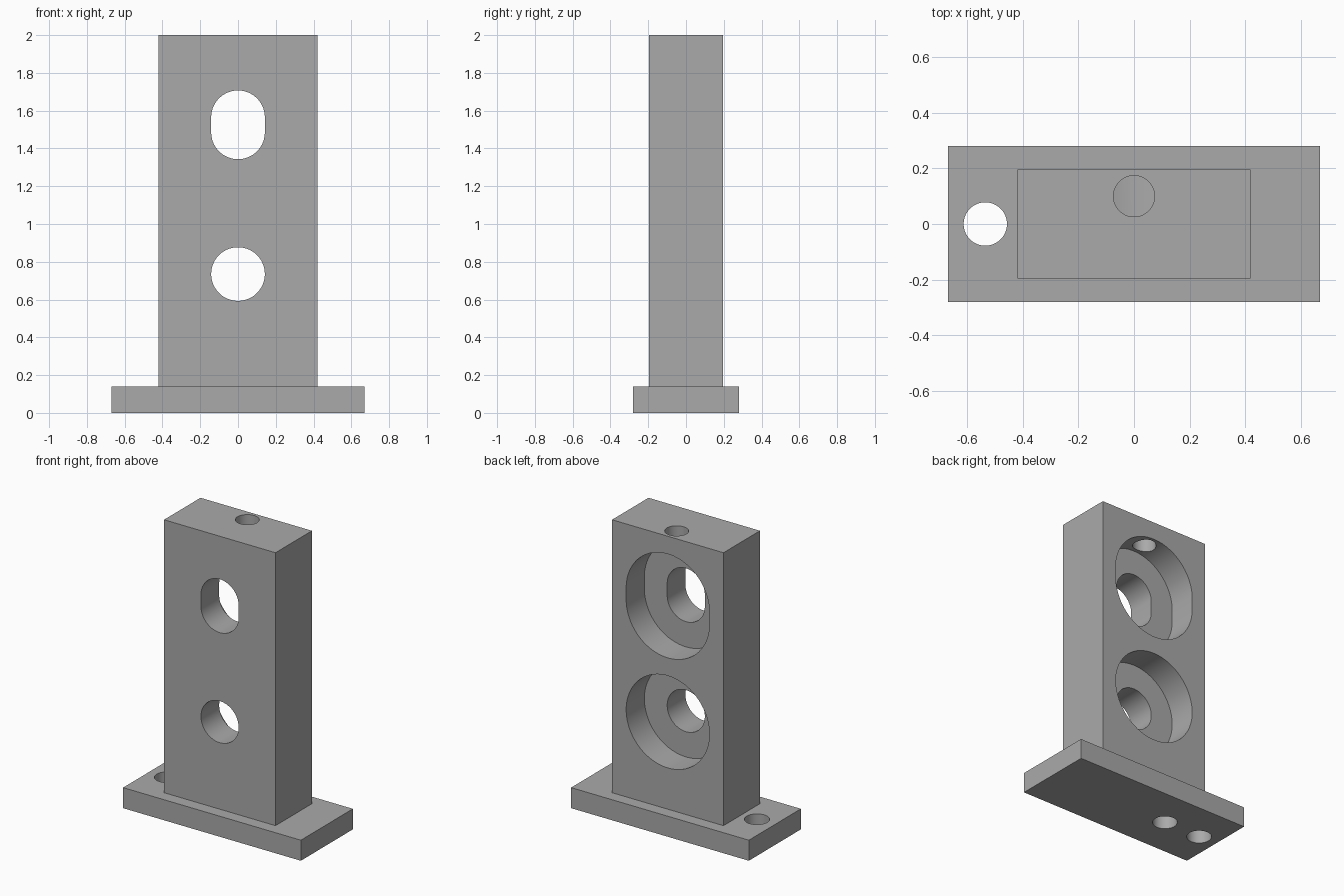
import bpy
import bmesh
import math
from mathutils import Matrix, Vector

cube = bpy.data.objects.get("Cube")
if cube:
    bpy.data.objects.remove(cube, do_unlink=True)

# Main dimensions
BASE = Vector((1.34, 0.56, 0.14))
UPRIGHT = Vector((0.84, 0.392, 1.86))
TOP = BASE.z + UPRIGHT.z
LOW_Z, HIGH_Z, SLOT = 0.735, 1.525, 0.08
BORE_R, HOLE_R = 0.314, 0.142
SEGMENTS = 64

grey = bpy.data.materials.new("plain grey")
grey.use_nodes = True
colour = (0.4, 0.4, 0.4, 1)
grey.diffuse_color = colour
grey.node_tree.nodes["Principled BSDF"].inputs["Base Color"].default_value = colour


def add_object(name, bm):
    mesh = bpy.data.meshes.new(name)
    bmesh.ops.recalc_face_normals(bm, faces=bm.faces)
    bm.to_mesh(mesh)
    bm.free()
    mesh.materials.append(grey)
    obj = bpy.data.objects.new(name, mesh)
    bpy.context.collection.objects.link(obj)
    return obj


def block(name, size, bottom):
    bm = bmesh.new()
    place = Matrix.Translation((0, 0, bottom + size.z / 2)) @ Matrix.Diagonal(size.to_4d())
    bmesh.ops.create_cube(bm, size=1, matrix=place)
    return add_object(name, bm)


def cutter(name, start, direction, radius, length, stretch=0):
    """Round or vertically stretched prism running from start along direction."""
    bm = bmesh.new()
    profile = []
    for i in range(SEGMENTS):
        a = 2 * math.pi * (i + 0.5) / SEGMENTS
        shift = math.copysign(stretch / 2, math.sin(a))
        profile.append((radius * math.cos(a), radius * math.sin(a) + shift))
    axis = Vector(direction)
    u = Vector((1, 0, 0))
    v = Vector((0, 0, 1)) if axis.y else Vector((0, 1, 0))
    face = bm.faces.new([bm.verts.new(Vector(start) + u * x + v * y) for x, y in profile])
    side = bmesh.ops.extrude_face_region(bm, geom=[face])
    moved = [g for g in side["geom"] if isinstance(g, bmesh.types.BMVert)]
    bmesh.ops.translate(bm, verts=moved, vec=axis * length)
    if face.is_valid and len(bm.faces) == SEGMENTS + 1:
        bm.faces.new([w for w in face.verts])
    obj = add_object(name, bm)
    obj.hide_render = True
    return obj


def drill(target, cutters):
    bpy.ops.object.select_all(action="DESELECT")
    bpy.context.view_layer.objects.active = target
    target.select_set(True)
    for tool in cutters:
        mod = target.modifiers.new(tool.name, "BOOLEAN")
        mod.operation = "DIFFERENCE"
        mod.solver = "EXACT"
        mod.object = tool
        bpy.ops.object.modifier_apply(modifier=mod.name)
        bpy.data.objects.remove(tool, do_unlink=True)
    bpy.ops.object.shade_smooth_by_angle(angle=math.radians(30))


# Base plate with two mounting holes, one of them beneath the upright
base = block("base_plate", BASE, 0)
drill(base, [cutter("mounting_hole", (x, 0, -0.1), (0, 0, 1), 0.078, 0.4)
             for x in (-0.535, -0.254)])

# Upright with stepped bores: wide recess at the back, narrow hole to the front
upright = block("upright", UPRIGHT, BASE.z)
tools = []
for z, stretch in ((LOW_Z, 0), (HIGH_Z, SLOT)):
    tools.append(cutter("rear_recess", (0, 0, z), (0, 1, 0), BORE_R, 0.4, stretch))
    tools.append(cutter("through_hole", (0, -0.4, z), (0, 1, 0), HOLE_R, 0.6, stretch))

# Vertical hole from the top into the upper recess
tools.append(cutter("top_hole", (0, 0.1, HIGH_Z), (0, 0, 1), 0.074, TOP - HIGH_Z + 0.1))
drill(upright, tools)
